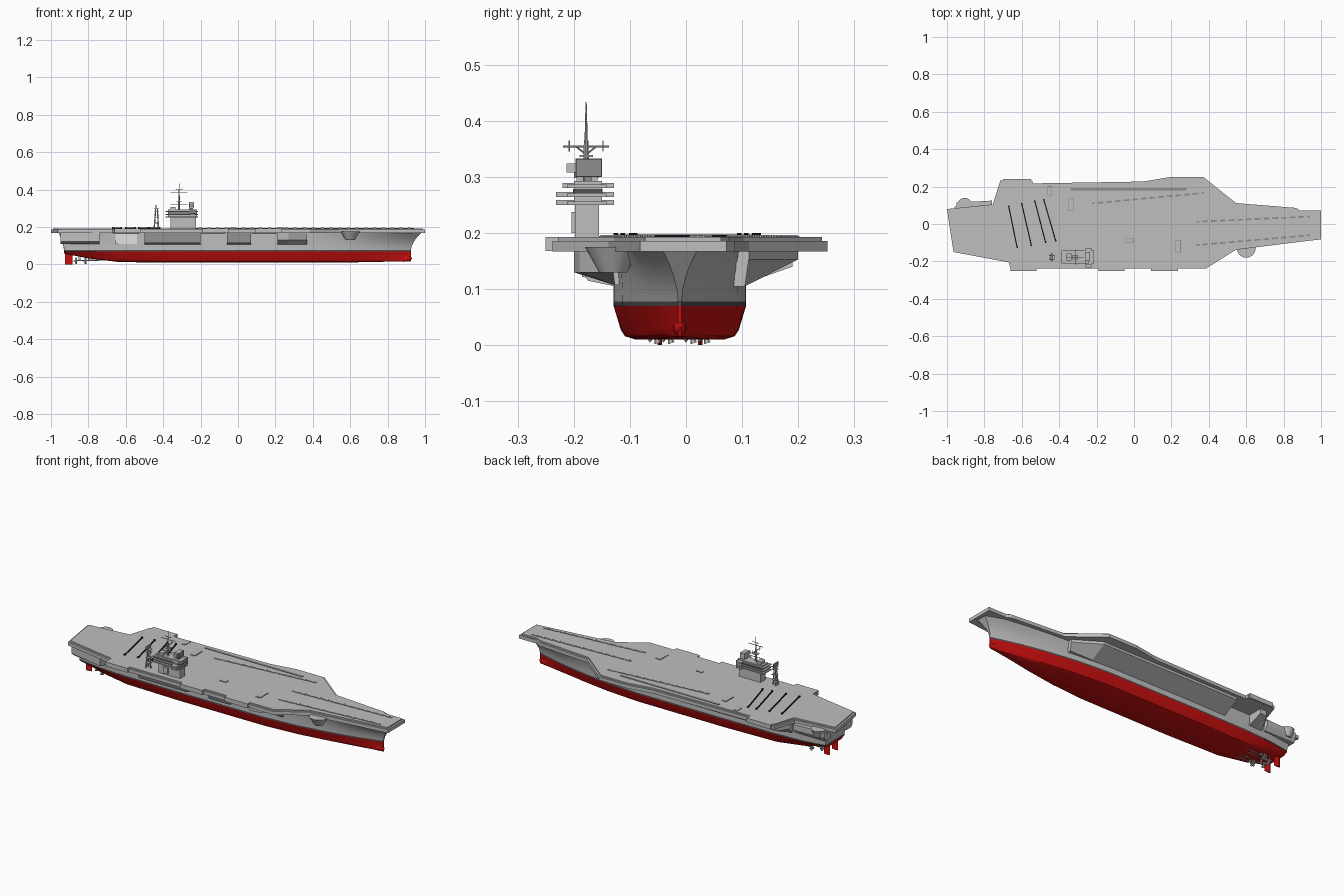
import bpy, bmesh, math
from mathutils import Vector

cube = bpy.data.objects.get("Cube")
if cube:
    bpy.data.objects.remove(cube, do_unlink=True)


def material(name, r, g, b):
    m = bpy.data.materials.new(name)
    m.use_nodes = True
    m.diffuse_color = (r, g, b, 1)
    m.node_tree.nodes["Principled BSDF"].inputs["Base Color"].default_value = (r, g, b, 1)
    return m


GREY = material("ship grey", 0.52, 0.52, 0.52)
RED = material("hull red", 0.6, 0.005, 0.005)
DARK = material("dark grey", 0.08, 0.08, 0.08)
MID = material("track grey", 0.27, 0.27, 0.27)
BLACK = material("cable black", 0.005, 0.005, 0.005)
PALE = material("pale grey", 0.75, 0.75, 0.75)
CY = -0.011          # hull centre line
TOP = 0.193          # flight deck height


def finish(name, bm, *mats):
    bmesh.ops.recalc_face_normals(bm, faces=bm.faces)
    mesh = bpy.data.meshes.new(name)
    bm.to_mesh(mesh)
    bm.free()
    for m in mats:
        mesh.materials.append(m)
    ob = bpy.data.objects.new(name, mesh)
    bpy.context.collection.objects.link(ob)
    return ob


def smooth(ob, angle=35):
    bpy.ops.object.select_all(action='DESELECT')
    ob.select_set(True)
    bpy.context.view_layer.objects.active = ob
    bpy.ops.object.shade_smooth_by_angle(angle=math.radians(angle))


def loft(bm, rings):
    rows = [[bm.verts.new(p) for p in ring] for ring in rings]
    n = len(rows[0])
    for a, b in zip(rows, rows[1:]):
        for i in range(n):
            bm.faces.new((a[i], a[(i + 1) % n], b[(i + 1) % n], b[i]))
    bm.faces.new(rows[0])
    bm.faces.new(rows[-1])


def prism(name, outline, z0, z1, mat):
    bm = bmesh.new()
    loft(bm, [[(x, y, z) for x, y in outline] for z in (z0, z1)])
    return finish(name, bm, mat)


def box(name, x0, x1, y0, y1, z0, z1, mat=GREY):
    return prism(name, [(x0, y0), (x1, y0), (x1, y1), (x0, y1)], z0, z1, mat)


def strip(name, p, q, width, z0, z1, mat):
    p, q = Vector(p), Vector(q)
    side = (q - p).normalized().orthogonal() * width / 2
    return prism(name, [p - side, q - side, q + side, p + side], z0, z1, mat)


def rod(name, p, q, r0, r1, mat=GREY, sides=10):
    p, q = Vector(p), Vector(q)
    bm = bmesh.new()
    bmesh.ops.create_cone(bm, cap_ends=True, segments=sides, radius1=r0, radius2=r1, depth=(q - p).length)
    turn = Vector((0, 0, 1)).rotation_difference(q - p).to_matrix()
    for v in bm.verts:
        v.co = turn @ v.co + (p + q) / 2
    ob = finish(name, bm, mat)
    smooth(ob)
    return ob


# Hull: x, waterline half breadth, bottom half breadth, top half breadth, keel z, rake
STATIONS = [(-0.93, .085, .065, .105, .058, -.03), (-0.8, .106, .085, .113, .032, 0),
            (-0.63, .115, .098, .118, .012, 0), (-0.3, .118, .105, .118, .01, 0),
            (0.25, .117, .103, .117, .01, 0), (0.45, .102, .086, .108, .01, 0),
            (0.62, .076, .06, .096, .011, 0), (0.76, .048, .035, .083, .014, .005),
            (0.86, .022, .014, .066, .015, .025), (0.925, .003, .003, .03, .016, .055)]
bm = bmesh.new()
rings = []
for x, wl, bot, top, zb, rake in STATIONS:
    half = [(bot * .75, zb, x), (bot * .93, zb + (.07 - zb) * .1, x),
            (bot, zb + (.07 - zb) * .28, x), (wl, .07, x), (wl, .078, x)]
    for z in (.1, .125, .147, .168):
        f = ((z - .078) / .09) ** 1.8
        half.append((wl + (top - wl) * f, z, x + rake * f))
    rings.append([(px, CY + y, z) for y, z, px in half] +
                 [(px, CY - y, z) for y, z, px in reversed(half)])
loft(bm, rings)
# Split the end caps so each paint band stays level
for zcut in (.07, .078):
    bmesh.ops.bisect_plane(bm, geom=bm.verts[:] + bm.edges[:] + bm.faces[:],
                           plane_co=(0, 0, zcut), plane_no=(0, 0, 1))
for f in bm.faces:
    z = f.calc_center_median().z
    f.material_index = 1 if z < .07 else 2 if z < .078 else 0
smooth(finish("hull", bm, GREY, RED, DARK))

bm = bmesh.new()
bmesh.ops.create_uvsphere(bm, u_segments=16, v_segments=10, radius=1)
for v in bm.verts:
    v.co = Vector((.885 + v.co.x * .045, CY + v.co.y * .012, .032 + v.co.z * .018))
smooth(finish("bow_bulb", bm, RED), 60)

# Flight deck with a lower gallery ledge
DECK = [(1, -.082), (.865, -.098), (.545, -.138), (.385, -.238), (-.66, -.238), (-.67, -.205),
        (-.965, -.15), (-1, .08), (-.755, .105), (-.715, .232), (-.545, .232), (-.54, .217),
        (.05, .227), (.2, .252), (.37, .252), (.545, .112), (.865, .086), (.89, .072), (1, .072)]
bm = bmesh.new()
loft(bm, [[(x, y, z) for x, y in DECK] for z in (.167, .186)])
bmesh.ops.recalc_face_normals(bm, faces=bm.faces)
lid = max(bm.faces, key=lambda f: f.calc_center_median().z)
bmesh.ops.inset_region(bm, faces=[lid], thickness=.01, use_even_offset=True)
new = bmesh.ops.extrude_face_region(bm, geom=[lid])
bmesh.ops.translate(bm, vec=(0, 0, TOP - .186),
                    verts=[v for v in new["geom"] if isinstance(v, bmesh.types.BMVert)])
if lid.is_valid:
    bm.faces.remove(lid)
finish("flight_deck", bm, GREY)

# Deck edge elevators
for i, (a, b) in enumerate([(-.66, -.52), (-.19, -.05), (.09, .235)]):
    box(f"right_elevator_{i}", a, b, -.25, -.2, .168, TOP)
box("left_elevator", -.7, -.55, .19, .24, .168, TOP)


# Sponsons under the deck overhang: list of x, outer y
def sponson(name, stations, zin, zout, knee=0.0):
    bm = bmesh.new()
    rings = []
    for x, y in stations:
        s = 1 if y > 0 else -1
        yin = CY + s * .07
        ymid = CY + s * .116
        rings.append([(x, yin, .17), (x, yin, zin), (x, ymid, zin),
                      (x, y - s * knee, zout), (x, y, .168 if knee else zout + .004), (x, y, .17)])
    loft(bm, rings)
    return finish(name, bm, GREY)


sponson("left_main_sponson", [(-.5, .2), (.36, .2), (.5, .112)], .105, .153)
sponson("left_stern_sponson", [(-.95, .115), (-.76, .125)], .115, .14)
sponson("left_quarter_sponson", [(-.74, .13), (-.7, .19), (-.66, .19)], .11, .14)
sponson("right_stern_sponson", [(-.95, -.14), (-.74, -.185)], .108, .122)
sponson("right_aft_sponson", [(-.5, -.2), (-.2, -.2)], .105, .115, .025)
sponson("right_middle_sponson", [(-.06, -.2), (.07, -.2)], .105, .115, .025)
sponson("right_forward_sponson", [(.21, -.2), (.27, -.19), (.37, -.13)], .107, .13)
rod("right_gun_tub", (.6, -.13, .13), (.6, -.13, .175), .025, .05, sides=20)
rod("left_gun_tub", (-.905, .1, .13), (-.905, .1, .175), .022, .04, sides=20)

# Hangar doors in the elevator bays
for i, (a, b, mat) in enumerate([(-.655, -.54, PALE), (-.185, -.08, GREY), (.085, .195, GREY)]):
    box(f"hangar_door_{i}", a, b, CY - .123, CY - .11, .108, .162, mat)
    box(f"hangar_lintel_{i}", a - .01, b + .01, -.15, -.11, .162, .168, MID)

# Catapult tracks
TRACKS = [((.335, .012), (.94, .04)), ((.335, -.113), (.94, -.06)), ((-.225, .11), (.375, .166))]
for i, (p, q) in enumerate(TRACKS):
    strip(f"catapult_track_{i}", p, q, .009, TOP - .001, TOP + .002, MID)
    p, q = Vector(p), Vector(q)
    for k in range(13):
        c = p.lerp(q, (k + .5) / 13)
        box(f"catapult_{i}_cover_{k}", c.x - .008, c.x + .008, c.y - .007, c.y + .007,
            TOP - .001, TOP + .003, GREY)
strip("landing_lane_strip", (-.34, .186), (.28, .186), .015, TOP - .001, TOP + .002, MID)

# Blast deflectors and hatches
for i, (x, y, w, d) in enumerate([(-.335, .105, .03, .07), (.235, -.12, .03, .07),
                                  (-.45, .177, .025, .05), (-.025, -.09, .042, .024)]):
    box(f"deck_hatch_rim_{i}", x - w / 2, x + w / 2, y - d / 2, y + d / 2, TOP - .001, TOP + .002, MID)
    box(f"deck_hatch_{i}", x - w / 2 + .003, x + w / 2 - .003, y - d / 2 + .003, y + d / 2 - .003,
        TOP, TOP + .003)

# Arresting cables
for i, (x, y) in enumerate([(-.67, .095), (-.6, .107), (-.53, .122), (-.482, .13)]):
    strip(f"arresting_cable_{i}", (x, y), (x + .045 + .006 * i, y - .22), .006, TOP, TOP + .004, BLACK)
    for k, (px, py) in enumerate([(x, y), (x + .045 + .006 * i, y - .22)]):
        box(f"cable_post_{i}_{k}", px - .004, px + .004, py - .004, py + .004, TOP, TOP + .007, BLACK)

# Island
box("island_base", -.36, -.225, -.198, -.155, TOP, .25)
box("island_core", -.375, -.22, -.2, -.15, .25, .293)
for i, z in enumerate((.25, .264, .28)):
    box(f"island_walkway_{i}", -.388, -.215, -.212, -.142, z, z + .006)
    box(f"bridge_wing_{i}", -.258, -.226, -.232 + .012 * (i == 2), -.128, z, z + .009)
box("bridge_windows", -.374, -.2185, -.2015, -.1485, .271, .278, DARK)
box("island_side_locker", -.33, -.3, -.204, -.197, .2, .237)
box("radar_pedestal", -.258, -.242, -.182, -.168, .29, .305, MID)
box("radar_box", -.262, -.238, -.197, -.15, .3, .333)
box("radar_face", -.239, -.235, -.196, -.151, .301, .332, MID)
box("radar_side_box", -.258, -.242, -.213, -.197, .308, .324)
box("funnel", -.362, -.335, -.195, -.158, .29, .308)

# Main mast with yards
MX, MY = -.315, -.178
rod("mast_lower", (MX, MY, .29), (MX, MY, .365), .006, .004)
rod("mast_upper", (MX, MY, .36), (MX, MY, .433), .003, .001)
rod("yard_across", (MX, MY - .041, .354), (MX, MY + .041, .354), .0018, .0018)
for s in (-1, 1):
    rod(f"yard_brace_{s}", (MX, MY, .34), (MX, MY + s * .018, .354), .0015, .0015)
    rod(f"yard_tip_{s}", (MX, MY + s * .03, .345), (MX, MY + s * .03, .365), .0012, .0012)
for i, (z, r) in enumerate([(.318, .045), (.385, .045), (.4, .02)]):
    rod(f"yard_along_{i}", (MX - r, MY, z), (MX + r, MY, z), .0018, .0018)
box("mast_platform", MX - .015, MX + .015, MY - .012, MY + .012, .335, .339)

# Aft radar mast
for i, (dx, dy) in enumerate([(-.013, -.01), (-.013, .01), (.01, 0)]):
    rod(f"aft_mast_leg_{i}", (-.435 + dx, MY + dy, TOP), (-.435 + dx * .4, MY + dy * .4, .295), .004, .003)
for i, z in enumerate((.22, .25, .28, .295)):
    box(f"aft_mast_platform_{i}", -.45, -.422, MY - .012, MY + .012, z, z + .003)
box("aft_radar_panel", -.442, -.437, MY - .022, MY + .022, .298, .318, MID)

# Rudders, shafts and propellers
for s in (-1, 1):
    y = CY + s * .036
    prism(f"rudder_{s}", [(-.925, y), (-.91, y - .004), (-.885, y), (-.91, y + .004)], 0, .066, RED)
    for k, (x, off) in enumerate([(-.865, .02), (-.815, .044)]):
        py = CY + s * off
        rod(f"shaft_{s}_{k}", (x - .012, py, .019), (x + .16, py, .026), .003, .003)
        rod(f"hub_{s}_{k}", (x - .015, py, .019), (x + .005, py, .019), .002, .006)
        strip(f"strut_{s}_{k}", (x + .012, py), (x + .022, py), .003, .02, .06, GREY)
        for b in range(5):
            a = math.tau * b / 5
            d = Vector((0, math.cos(a), math.sin(a)))
            c = Vector((x, py, .019))
            rod(f"blade_{s}_{k}_{b}", c, c + d * .016, .002, .006, sides=6)
